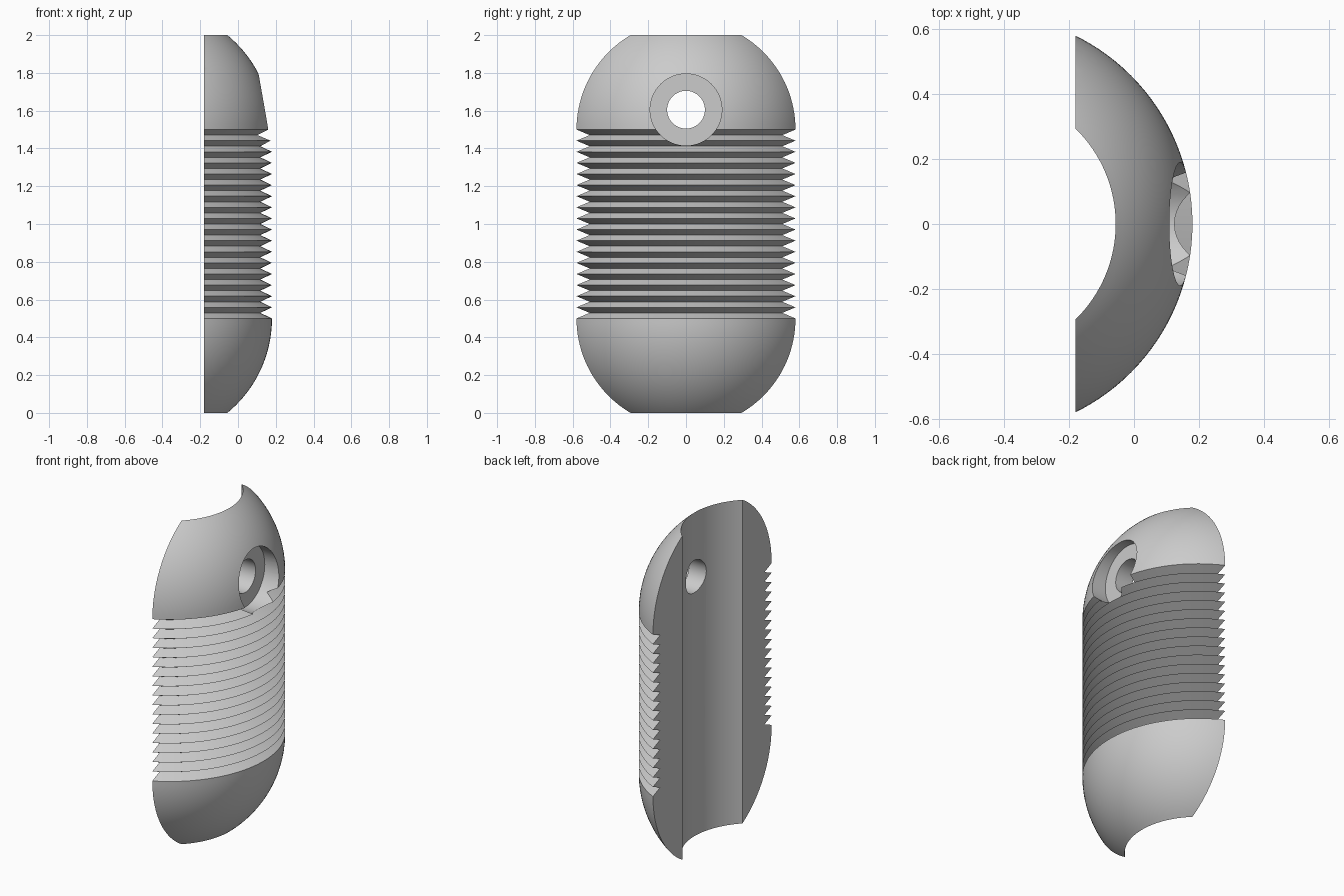
import bpy, bmesh, math
from mathutils import Matrix, Vector

cube = bpy.data.objects.get("Cube")
if cube:
    bpy.data.objects.remove(cube, do_unlink=True)

AXIS_X = -0.467      # axis of revolution
R_OUT, R_IN, R_GROOVE = 0.647, 0.41, 0.585
CUT_X = -0.18        # flat mounting plane
Z_LOW, Z_HIGH = 0.5, 1.5
GROOVES = 17
HOLE_Z = 1.605

grey = bpy.data.materials.new("light grey")
grey.use_nodes = True
grey.diffuse_color = (0.6, 0.6, 0.6, 1)
grey.node_tree.nodes["Principled BSDF"].inputs["Base Color"].default_value = (0.6, 0.6, 0.6, 1)


def spin_profile(name, points, matrix, steps):
    """Revolve a closed (radius, height) profile once around local z."""
    bm = bmesh.new()
    verts = [bm.verts.new((r, 0, z)) for r, z in points]
    edges = [bm.edges.new((a, b)) for a, b in zip(verts, verts[1:] + verts[:1])]
    bmesh.ops.spin(bm, geom=verts + edges, cent=(0, 0, 0), axis=(0, 0, 1),
                   angle=math.tau, steps=steps)
    bmesh.ops.remove_doubles(bm, verts=bm.verts, dist=1e-5)
    bmesh.ops.dissolve_degenerate(bm, edges=bm.edges, dist=1e-5)
    bm.transform(matrix)
    return finish(name, bm)


def finish(name, bm):
    bmesh.ops.recalc_face_normals(bm, faces=bm.faces)
    mesh = bpy.data.meshes.new(name)
    bm.to_mesh(mesh)
    bm.free()
    mesh.materials.append(grey)
    obj = bpy.data.objects.new(name, mesh)
    bpy.context.collection.objects.link(obj)
    return obj


# Profile: domed lower end, V grooves, domed upper end, straight bore
dome = math.asin(Z_LOW / R_OUT)
arc = [dome * i / 20 for i in range(21)]
low_end = [(R_OUT * math.cos(a), Z_LOW - R_OUT * math.sin(a)) for a in reversed(arc)]
high_end = [(R_OUT * math.cos(a), Z_HIGH + R_OUT * math.sin(a)) for a in arc]
pitch = (Z_HIGH - Z_LOW) / GROOVES
ridges = []
for i in range(GROOVES):
    ridges.append((R_GROOVE, Z_LOW + pitch * (i + 0.5)))
    if i < GROOVES - 1:
        ridges.append((R_OUT, Z_LOW + pitch * (i + 1)))
shell = spin_profile("ribbed_shell", low_end + ridges + high_end,
                     Matrix.Translation((AXIS_X, 0, 0)), 128)

# Slice the revolved shell along the flat mounting plane
bm = bmesh.new()
bm.from_mesh(shell.data)
cut = bmesh.ops.bisect_plane(bm, geom=bm.verts[:] + bm.edges[:] + bm.faces[:],
                             plane_co=(CUT_X, 0, 0), plane_no=(1, 0, 0),
                             clear_inner=True)
rim = [e for e in cut["geom_cut"] if isinstance(e, bmesh.types.BMEdge)]
bmesh.ops.holes_fill(bm, edges=rim, sides=0)
bmesh.ops.recalc_face_normals(bm, faces=bm.faces)
bm.to_mesh(shell.data)
bm.free()

# Stepped cutter for the counterbored screw hole, pointing along x
step = [(0, -0.5), (0.1, -0.5), (0.1, 0.05), (0.19, 0.05), (0.19, 0.5), (0, 0.5)]
along_x = Matrix.Translation((0, 0, HOLE_Z)) @ Matrix.Rotation(math.pi / 2, 4, 'Y')
cutter = spin_profile("screw_hole_cutter", step, along_x, 64)
cutter.hide_render = True

bpy.context.view_layer.objects.active = shell
shell.select_set(True)
mod = shell.modifiers.new("screw_hole", 'BOOLEAN')
mod.operation = 'DIFFERENCE'
mod.solver = 'EXACT'
mod.object = cutter
bpy.ops.object.modifier_apply(modifier=mod.name)
bpy.data.objects.remove(cutter, do_unlink=True)
bpy.ops.object.shade_smooth_by_angle(angle=math.radians(25))
